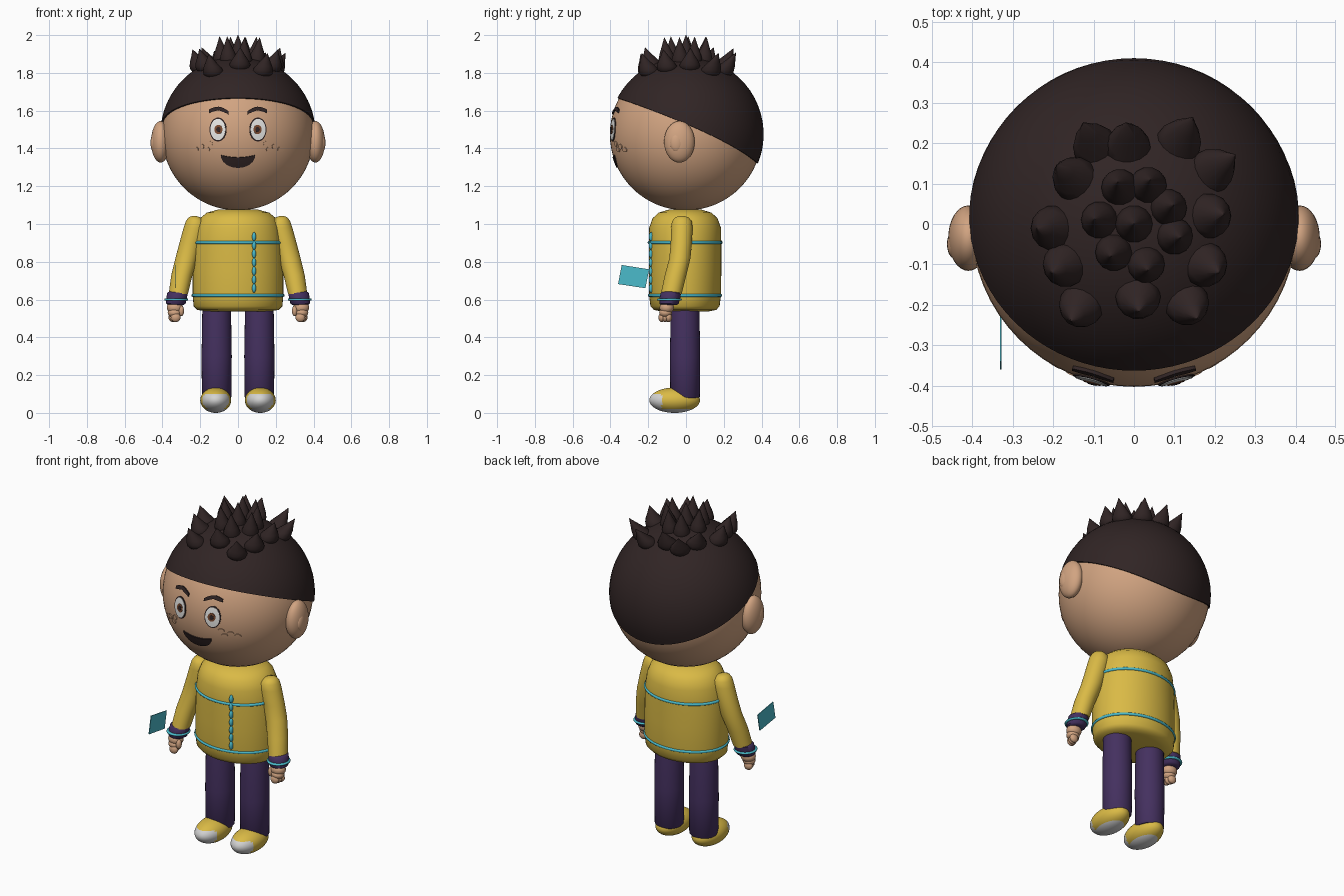
import bpy, bmesh, math
from mathutils import Vector

old = bpy.data.objects.get("Cube")
if old:
    bpy.data.objects.remove(old, do_unlink=True)


def material(name, r, g, b):
    m = bpy.data.materials.new(name)
    m.use_nodes = True
    m.diffuse_color = (r, g, b, 1)
    m.node_tree.nodes["Principled BSDF"].inputs["Base Color"].default_value = (r, g, b, 1)
    return m


SKIN = material("skin", .64, .37, .22)
HAIR = material("dark hair", .03, .018, .018)
YELLOW = material("yellow cloth", .70, .49, .06)
PURPLE = material("purple cloth", .058, .03, .115)
CYAN = material("cyan trim", .07, .50, .60)
WHITE = material("white rubber", .65, .65, .65)
EYE = material("eye white", .80, .80, .78)
BROWN = material("brown iris", .20, .07, .03)

HEAD = Vector((0, 0, 1.475))
HEAD_R = .403
CAP_R = .411


def build(name, verts, faces, mat, angle=50):
    """Mesh object with consistent normals and angle-limited smooth shading."""
    mesh = bpy.data.meshes.new(name)
    mesh.from_pydata([tuple(v) for v in verts], [], faces)
    bm = bmesh.new()
    bm.from_mesh(mesh)
    bmesh.ops.recalc_face_normals(bm, faces=bm.faces)
    bm.to_mesh(mesh)
    bm.free()
    mesh.materials.append(mat)
    ob = bpy.data.objects.new(name, mesh)
    bpy.context.collection.objects.link(ob)
    smooth(ob, angle)
    return ob


def smooth(ob, angle=50):
    bpy.ops.object.select_all(action='DESELECT')
    ob.select_set(True)
    bpy.context.view_layer.objects.active = ob
    bpy.ops.object.shade_smooth_by_angle(angle=math.radians(angle))


def loft(name, rings, mat, n=32, angle=50):
    """Skin over horizontal elliptical rings (cx, cy, z, rx, ry), capped."""
    verts, faces = [], []
    for cx, cy, z, rx, ry in rings:
        for i in range(n):
            a = math.tau * i / n
            verts.append((cx + rx * math.cos(a), cy + ry * math.sin(a), z))
    for k in range(len(rings) - 1):
        for i in range(n):
            j = (i + 1) % n
            faces.append((k * n + i, k * n + j, k * n + n + j, k * n + n + i))
    faces.append(tuple(reversed(range(n))))
    faces.append(tuple(range(len(verts) - n, len(verts))))
    return build(name, verts, faces, mat, angle)


def ball(name, loc, radii, mat, seg=32):
    bpy.ops.mesh.primitive_uv_sphere_add(segments=seg, ring_count=seg // 2, location=loc)
    ob = bpy.context.object
    ob.name = name
    ob.scale = radii
    ob.data.materials.append(mat)
    smooth(ob)
    return ob


def band(name, cx, cy, z, rx, ry, w, mat):
    """Thin raised hoop."""
    return loft(name, [(cx, cy, z + w * math.sin(t), rx + w * math.cos(t), ry + w * math.cos(t))
                       for t in (-1.57, -.8, 0, .8, 1.57)], mat, 40)


def patch(name, cx, cz, outline, mat, lift):
    """Thin plate wrapped onto the front of the head."""
    n = len(outline)
    verts, faces = [], []
    for scale, h in ((1, -.004), (1, lift), (.66, lift), (.33, lift), (0, lift)):
        for dx, dz in outline:
            x, z = cx + dx * scale, cz + dz * scale - HEAD.z
            y = -math.sqrt(HEAD_R ** 2 - x * x - z * z)
            verts.append(HEAD + Vector((x, y, z)).normalized() * (HEAD_R + h))
    for k in range(4):
        for i in range(n):
            j = (i + 1) % n
            faces.append((k * n + i, k * n + j, k * n + n + j, k * n + n + i))
    return build(name, verts, faces, mat, 40)


def oval(rx, rz, n=28):
    return [(rx * math.cos(math.tau * i / n), rz * math.sin(math.tau * i / n)) for i in range(n)]


# Head and hair cap with a hairline that drops towards the back
ball("head", HEAD, (HEAD_R,) * 3, SKIN, 64)
verts, faces, N, M = [], [], 72, 18
for i in range(N):
    a = math.tau * i / N
    edge = 1.512 + .1735 * math.cos(a) - .018 * math.cos(2 * a)
    limit = math.acos((edge - HEAD.z) / CAP_R)
    for k in range(M + 2):
        p = limit * min(k, M) / M
        r = CAP_R if k <= M else HEAD_R - .01
        verts.append(HEAD + r * Vector((math.sin(p) * math.sin(a), -math.sin(p) * math.cos(a), math.cos(p))))
W = M + 2
for i in range(N):
    j = (i + 1) % N
    for k in range(M + 1):
        faces.append((i * W + k, i * W + k + 1, j * W + k + 1, j * W + k))
cap = build("hair_cap", verts, faces, HAIR)
bm = bmesh.new()
bm.from_mesh(cap.data)
bmesh.ops.remove_doubles(bm, verts=bm.verts, dist=.0001)
bmesh.ops.recalc_face_normals(bm, faces=bm.faces)
bm.to_mesh(cap.data)
bm.free()


# Hair spikes: teardrops leaning outwards
def spike(name, x, y, lean, height, r):
    z = HEAD.z + math.sqrt(CAP_R ** 2 - x * x - y * y)
    rings = []
    for t, f in ((-.45, .1), (-.38, .6), (-.2, .92), (0, 1), (.25, .8), (.6, .42), (1, .02)):
        s = 1 + (lean - 1) * max(t, 0)
        rings.append((x * s, y * s, z + t * height, r * f, r * f))
    loft(name, rings, HAIR, 14)


outer = [(.11, .2), (.19, .13), (.185, .02), (.175, -.1), (.13, -.195), (.01, -.18), (-.13, -.2),
         (-.17, -.1), (-.2, -.01), (-.145, .11), (-.095, .19), (-.015, .19)]
for x, y in outer:
    spike("outer_spike", x, y, 1.32 if y > .1 else 1.2, .09, .056)
inner = [(.1, -.03), (.03, -.1), (-.05, -.07), (-.085, .01), (-.035, .09), (.035, .095), (.085, .04), (0, 0)]
for x, y in inner:
    spike("inner_spike", x, y, 1.15, .115, .046)

# Face
smile = [(-.09 + .018 * i, .028 - .012 * math.sin(math.pi * i / 10)) for i in range(11)]
smile += [(.09 * math.cos(t * math.pi / 12), .028 - .066 * math.sin(t * math.pi / 12)) for t in range(1, 12)]
patch("mouth", 0, 1.337, smile, HAIR, .005)
for s in (1, -1):
    x = s * .105
    patch("eye_rim", x, 1.5, oval(.045, .063), HAIR, .003)
    patch("eye_white", x, 1.5, oval(.039, .056), EYE, .005)
    patch("iris", x - s * .003, 1.5, oval(.021, .024), BROWN, .007)
    patch("pupil", x - s * .003, 1.5, oval(.011, .013), HAIR, .009)
    arc = [(-.05 + .0125 * i, .018 * math.sin(math.pi * i / 8) + .001 * i) for i in range(9)]
    brow = [(s * u, v - .004) for u, v in arc] + [(s * u, v - .02) for u, v in reversed(arc)]
    patch("eyebrow", s * .1, 1.6, brow, HAIR, .008)
    for fx, fz in ((.225, 1.395), (.195, 1.41), (.165, 1.395), (.15, 1.425)):
        patch("freckle", s * fx, fz, oval(.016, .014, 14), SKIN, .004)
    # Ears
    ball("ear", (s * .41, -.035, 1.435), (.05, .081, .11), SKIN)
    ball("inner_ear", (s * .445, -.05, 1.43), (.018, .035, .05), SKIN, 20)

# Jacket body, trim and zip
loft("jacket", [(0, -.005, z, rx, ry) for z, rx, ry in (
    (.538, .17, .13), (.545, .215, .165), (.565, .235, .183), (.62, .24, .19), (.75, .24, .192),
    (.9, .235, .192), (.98, .222, .19), (1.03, .202, .172), (1.06, .165, .14), (1.078, .1, .08))], YELLOW, 48)
band("hem_stripe", 0, -.005, .622, .239, .189, .008, CYAN)
band("chest_stripe", 0, -.005, .902, .234, .191, .008, CYAN)
for i in range(7):
    ball("zip_link", (.085, -.184, .66 + .0455 * i), (.011, .013, .024), CYAN, 14)

for s in (1, -1):
    # Sleeve, cuff and hand
    loft("sleeve", [(s * x, y, z, rx, ry) for x, y, z, rx, ry in (
        (.232, -.022, 1.042, .012, .015), (.23, -.022, 1.035, .032, .036), (.226, -.022, 1.015, .05, .052),
        (.228, -.022, .98, .06, .057), (.25, -.025, .9, .06, .056), (.272, -.032, .82, .059, .056),
        (.297, -.055, .73, .056, .057), (.316, -.078, .63, .051, .055))], YELLOW)
    loft("cuff", [(s * x, y, z, r, r) for x, y, z, r in (
        (.33, -.092, .57, .04), (.329, -.09, .578, .051), (.325, -.086, .605, .055),
        (.321, -.08, .635, .054), (.32, -.08, .642, .045))], PURPLE)
    band("cuff_ring", s * .327, -.088, .6, .057, .06, .006, CYAN)
    ball("palm", (s * .334, -.102, .557), (.043, .038, .034), SKIN, 24)
    ball("knuckles", (s * .336, -.108, .53), (.036, .034, .026), SKIN, 24)
    for k in (-1, 0, 1):
        ball("finger", (s * (.336 + .006 * k), -.11 + .018 * k, .505), (.026, .018, .025), SKIN, 16)
    ball("thumb", (s * .3, -.122, .54), (.015, .017, .028), SKIN, 16)
    # Trouser leg
    loft("trouser_leg", [(s * .113, -.005, z, r, r) for z, r in (
        (.075, .07), (.085, .078), (.3, .08), (.54, .076), (.58, .07))], PURPLE)
    # Shoe with white sole and toe cap
    shoe = ball("shoe", (s * .118, -.06, .067), (.082, .134, .067), YELLOW, 48)
    shoe.data.materials.append(WHITE)
    for f in shoe.data.polygons:
        c = f.center
        if c.z < -.72 or (c.y < -.5 and c.z < .5):
            f.material_index = 1

# Small flag plate beside the right hand
flag = [(-.34, .783), (-.195, .76), (-.215, .66), (-.36, .682)]
verts = [(x, y, z) for x in (-.332, -.328) for y, z in flag]
faces = [(0, 1, 2, 3), (7, 6, 5, 4)] + [(i, (i + 1) % 4, (i + 1) % 4 + 4, i + 4) for i in range(4)]
build("flag_plate", verts, faces, CYAN, 30)
